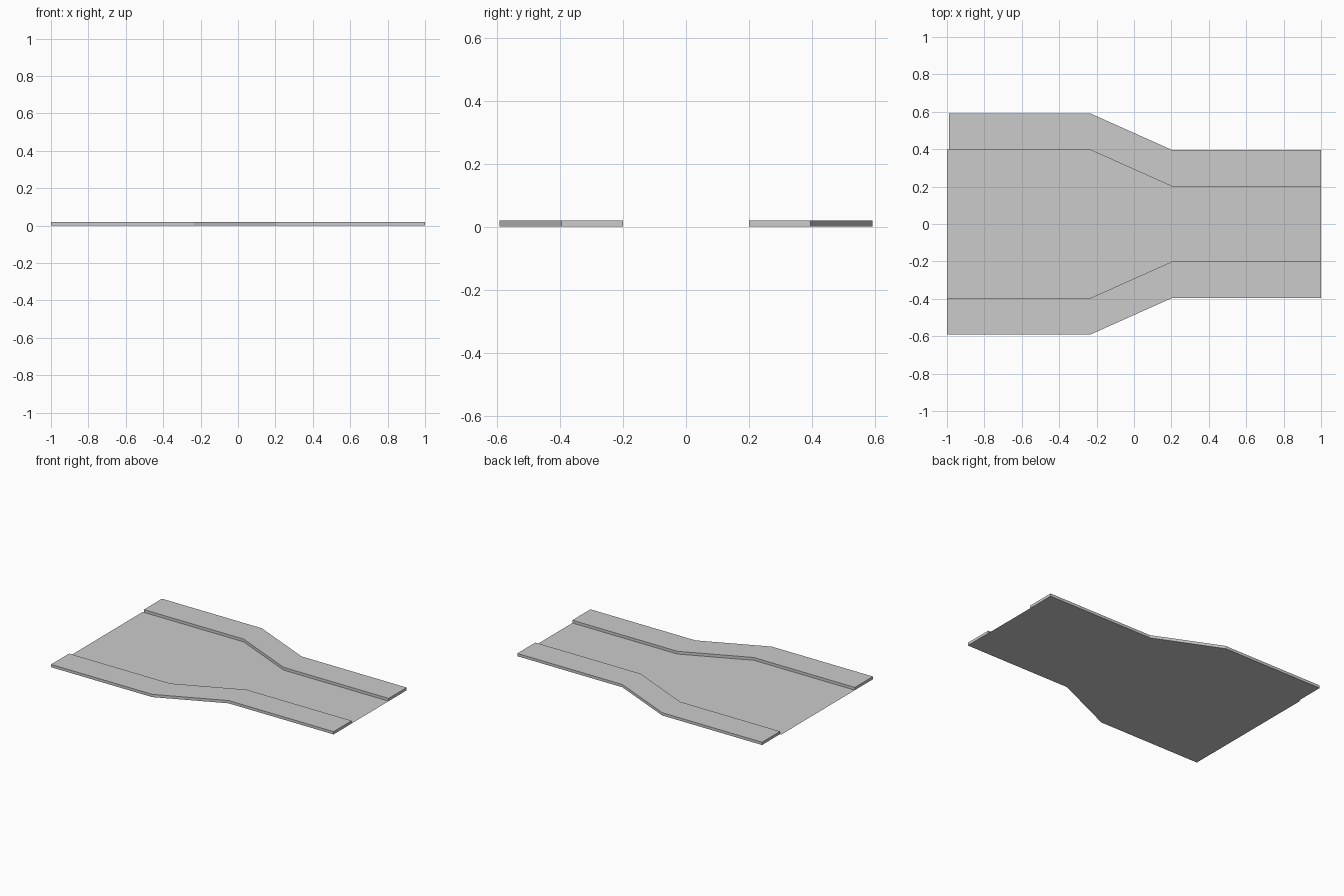
import bpy, bmesh

if "Cube" in bpy.data.objects:
    bpy.data.objects.remove(bpy.data.objects["Cube"])

HEIGHT = 0.019            # kerb height
BEND = (-0.235, 0.205)    # where the road starts and stops narrowing


def path(start, wide, narrow):
    """Line along the road that steps from the wide to the narrow half."""
    return [(start, wide), (BEND[0], wide), (BEND[1], narrow), (1.0, narrow)]


def strip(name, edge_a, edge_b, height=0.0):
    """Quad strip between two lines, optionally raised into a closed slab."""
    bm = bmesh.new()
    a = [bm.verts.new((x, y, 0)) for x, y in edge_a]
    b = [bm.verts.new((x, y, 0)) for x, y in edge_b]
    faces = [bm.faces.new((a[i], a[i + 1], b[i + 1], b[i])) for i in range(len(a) - 1)]
    if height:
        # keep the flat underside and raise a copy as the top
        res = bmesh.ops.extrude_face_region(bm, geom=faces, use_keep_orig=True)
        top = [v for v in res["geom"] if isinstance(v, bmesh.types.BMVert)]
        bmesh.ops.translate(bm, verts=top, vec=(0, 0, height))
        bmesh.ops.recalc_face_normals(bm, faces=bm.faces)
    else:
        for f in bm.faces:
            f.normal_update()
            if f.normal.z < 0:
                f.normal_flip()
    mesh = bpy.data.meshes.new(name)
    bm.to_mesh(mesh)
    bm.free()
    obj = bpy.data.objects.new(name, mesh)
    bpy.context.collection.objects.link(obj)
    return obj


# Flat road surface, narrowing towards +x
strip("road_surface", path(-1.0, -0.397, -0.2), path(-1.0, 0.397, 0.2))

# Raised pavements on both sides; the far one starts slightly later
for name, side, start in (("pavement_front", -1, -1.0), ("pavement_back", 1, -0.99)):
    strip(name, path(start, side * 0.397, side * 0.2),
          path(start, side * 0.592, side * 0.395), HEIGHT)
